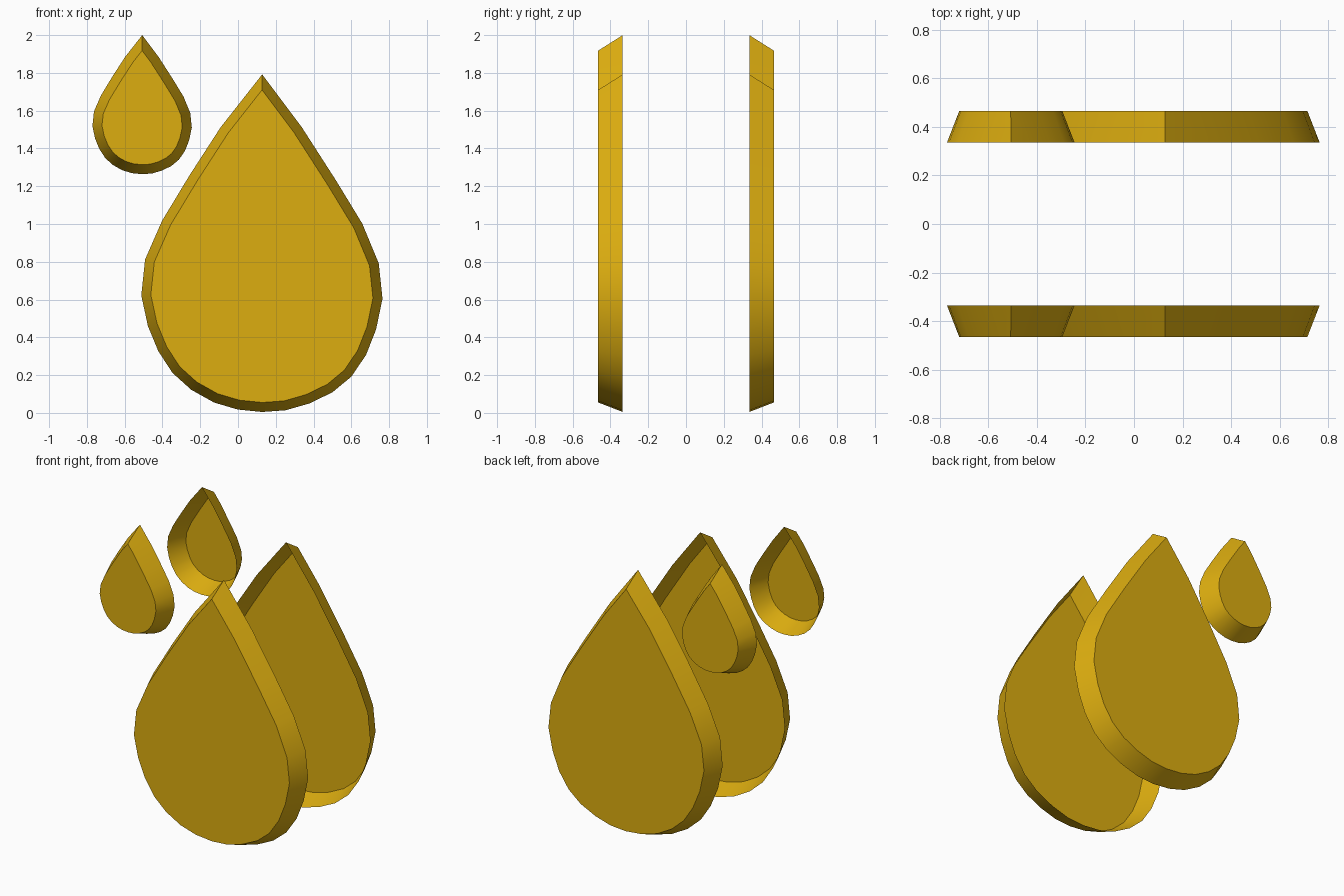
import bpy, bmesh, math

if "Cube" in bpy.data.objects:
    bpy.data.objects.remove(bpy.data.objects["Cube"])

# Drop outline relative to its tip, counter-clockwise seen from the front
OUTLINE = [
    (0, 0), (-.22, -.28), (-.385, -.535), (-.53, -.775), (-.62, -.98),
    (-.64, -1.17), (-.605, -1.332), (-.55, -1.465), (-.475, -1.58),
    (-.375, -1.67), (-.255, -1.737), (-.13, -1.774), (0, -1.787),
    (.125, -1.778), (.25, -1.742), (.372, -1.683), (.472, -1.6),
    (.55, -1.485), (.603, -1.35), (.637, -1.187), (.617, -1.0),
    (.53, -.79), (.39, -.56), (.21, -.28),
]

gold = bpy.data.materials.new("gold")
gold.diffuse_color = (0.72, 0.42, 0.005, 1)
gold.use_nodes = True
gold.node_tree.nodes["Principled BSDF"].inputs["Base Color"].default_value = gold.diffuse_color


def drop(name, tip_x, tip_z, scale):
    bm = bmesh.new()
    # Open rim towards the middle, bevelled wall, flat cap outwards
    verts = [bm.verts.new((tip_x + x * scale, -0.335, tip_z + z * scale))
             for x, z in OUTLINE]
    cap = bm.faces.new(verts)
    bm.normal_update()
    bmesh.ops.inset_individual(bm, faces=[cap], thickness=0.05, depth=0,
                               use_even_offset=True)
    for v in cap.verts:
        v.co.y = -0.465
    bm.normal_update()
    mesh = bpy.data.meshes.new(name)
    bm.to_mesh(mesh)
    bm.free()
    obj = bpy.data.objects.new(name, mesh)
    bpy.context.collection.objects.link(obj)
    mesh.materials.append(gold)
    # Smooth walls with crisp tip and cap edge
    bpy.ops.object.select_all(action='DESELECT')
    obj.select_set(True)
    bpy.context.view_layer.objects.active = obj
    bpy.ops.object.shade_smooth_by_angle(angle=math.radians(35))
    # Matching drop on the back
    mirror = obj.modifiers.new("back_copy", 'MIRROR')
    mirror.use_axis = (False, True, False)
    mirror.use_mirror_merge = False


drop("large_drop", 0.128, 1.792, 1.0)
drop("small_drop", -0.507, 2.0, 0.412)
